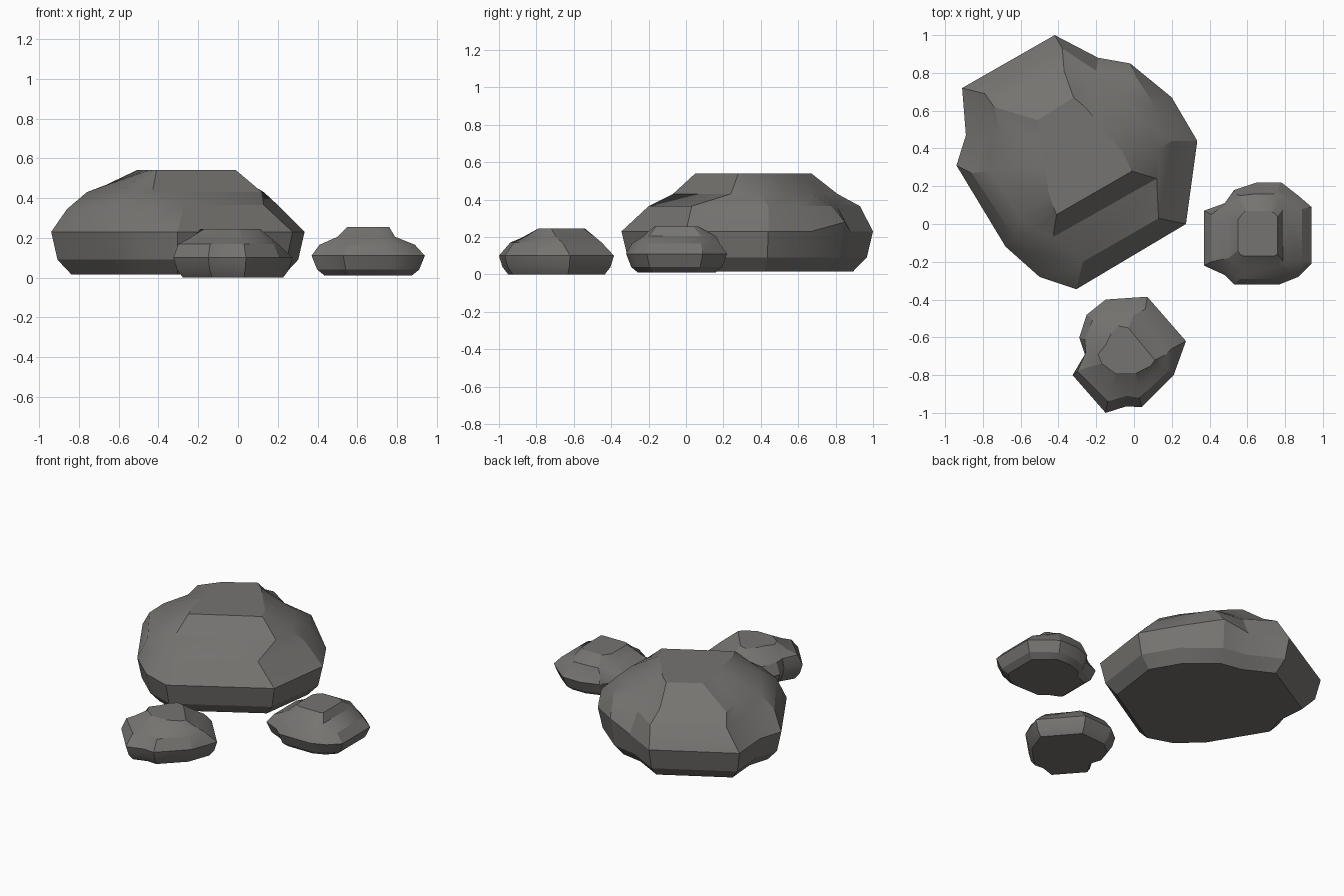
import bpy, bmesh, math

stone = bpy.data.materials.new("stone")
stone.diffuse_color = (.18, .175, .165, 1)


def scaled(outline, s, z):
    """Outline shrunk towards its middle, placed at height z."""
    xs, ys = [p[0] for p in outline], [p[1] for p in outline]
    cx, cy = (min(xs) + max(xs)) / 2, (min(ys) + max(ys)) / 2
    return [(cx + (x - cx) * s, cy + (y - cy) * s, z) for x, y in zip(xs, ys)]


def at(outline, z):
    """Outline placed at height z; a point may add its own height offset."""
    return [(p[0], p[1], z + (p[2] if len(p) > 2 else 0)) for p in outline]


def rock(name, rings):
    """Loft closed rings of equal count from bottom to top, with capped ends."""
    bm = bmesh.new()
    loops = [[bm.verts.new(p) for p in ring] for ring in rings]
    n = len(loops[0])
    for a, b in zip(loops, loops[1:]):
        for i in range(n):
            j = (i + 1) % n
            bm.faces.new((a[i], a[j], b[j], b[i]))
    bm.faces.new(loops[0][::-1])
    bm.faces.new(loops[-1])
    bmesh.ops.recalc_face_normals(bm, faces=bm.faces[:])
    mesh = bpy.data.meshes.new(name)
    bm.to_mesh(mesh)
    bm.free()
    mesh.materials.append(stone)
    ob = bpy.data.objects.new(name, mesh)
    bpy.context.collection.objects.link(ob)
    bpy.ops.object.select_all(action='DESELECT')
    bpy.context.view_layer.objects.active = ob
    ob.select_set(True)
    bpy.ops.object.shade_smooth_by_angle(angle=math.radians(25))


# Large rock: rim, shoulder, ledge and top outlines, starting at the front corner
rim = [(-.305, -.345), (.275, 0), (.335, .44), (.20, .67), (-.02, .85, .05), (-.19, .88),
       (-.42, 1.0), (-.91, .72), (-.89, .47), (-.94, .31), (-.68, -.12), (-.50, -.28)]
shoulder = [(-.27, -.20), (.13, .03), (.20, .44), (.12, .61), (.01, .78), (-.20, .81),
            (-.38, .93), (-.79, .69), (-.77, .48), (-.86, .27, -.02), (-.63, -.08), (-.45, -.17)]
ledge = [(-.43, -.07), (.12, .24), (.13, .40), (.05, .54), (-.06, .68), (-.22, .73),
         (-.37, .81), (-.74, .62), (-.71, .47), (-.76, .28), (-.60, .03), (-.53, -.03)]
top = [(-.41, .05), (-.01, .28), (-.06, .38), (-.13, .46), (-.20, .55), (-.26, .62),
       (-.32, .67), (-.51, .55), (-.50, .43), (-.47, .31), (-.45, .16), (-.43, .10)]
rock("large_rock", [scaled(rim, .84, .015), scaled(rim, .95, .09), at(rim, .23),
                    at(shoulder, .365), at(ledge, .43), at(top, .54)])

# Right rock: stepped ledges on its left and right sides
rim = [(.53, -.32), (.77, -.32), (.87, -.28), (.94, -.21), (.94, .09), (.87, .15),
       (.78, .22), (.65, .22), (.53, .18), (.48, .11), (.37, .07), (.37, -.22), (.48, -.27)]
shoulder = [(.56, -.29), (.75, -.29), (.83, -.25), (.89, -.20), (.89, .08), (.83, .13),
            (.76, .18), (.65, .18), (.54, .16), (.49, .11), (.41, .05), (.41, -.20), (.50, -.24)]
ledge = [(.57, -.23), (.73, -.23), (.77, -.22), (.79, -.20), (.79, .08), (.77, .12),
         (.74, .16), (.65, .16), (.56, .15), (.53, .10), (.50, .04), (.50, -.18), (.54, -.21)]
top = [(.58, -.17), (.71, -.17), (.74, -.17), (.76, -.16), (.76, .04), (.74, .06),
       (.71, .07), (.65, .07), (.59, .07), (.57, .05), (.55, .02), (.55, -.14), (.56, -.16)]
rock("right_rock", [scaled(rim, .77, .01), scaled(rim, .90, .04), at(rim, .11),
                    at(shoulder, .165), at(ledge, .205), at(top, .255)])

# Front rock: ledge facing the back right
rim = [(-.15, -1.0), (-.04, -.965), (.04, -.97), (.21, -.80), (.275, -.62), (.07, -.385),
       (-.15, -.40), (-.25, -.48), (-.29, -.60), (-.26, -.69), (-.325, -.80)]
shoulder = [(-.14, -.94), (-.04, -.91), (.03, -.92), (.18, -.78), (.20, -.66), (.06, -.45),
            (-.14, -.45), (-.22, -.51), (-.26, -.61), (-.255, -.68), (-.30, -.78)]
ledge = [(-.11, -.88), (-.04, -.86), (.02, -.87), (.13, -.77), (.17, -.69), (0, -.48),
         (-.13, -.48), (-.18, -.54), (-.21, -.62), (-.23, -.69), (-.25, -.76)]
top = [(-.10, -.79), (-.04, -.79), (.01, -.79), (.09, -.75), (.11, -.72), (-.03, -.55),
       (-.08, -.54), (-.12, -.58), (-.15, -.64), (-.19, -.69), (-.17, -.74)]
rock("front_rock", [scaled(rim, .84, 0), scaled(rim, .94, .04), at(rim, .10),
                    at(shoulder, .17), at(ledge, .195), at(top, .245)])
